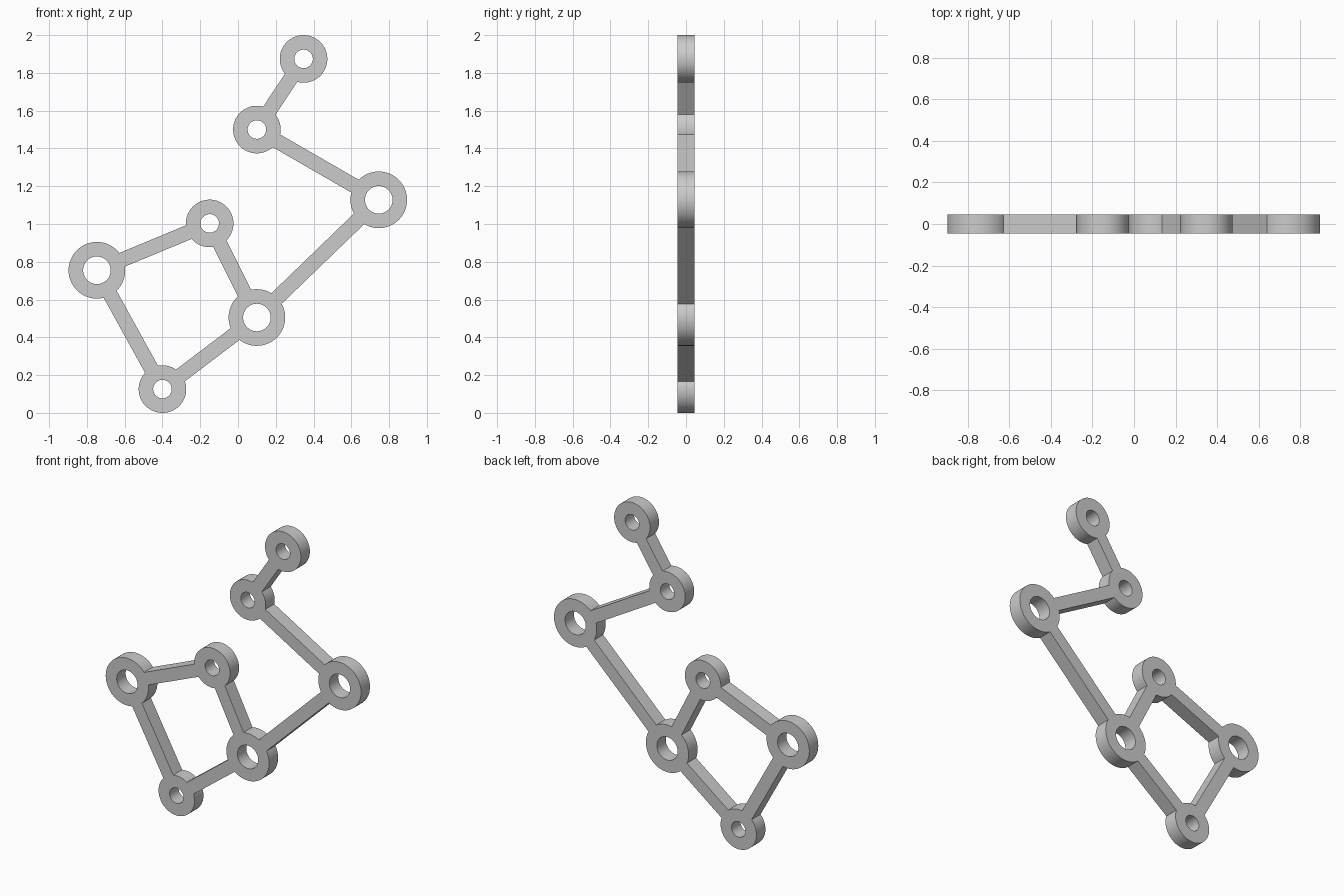
import bpy, bmesh, math
from mathutils import Vector

if "Cube" in bpy.data.objects:
    bpy.data.objects.remove(bpy.data.objects["Cube"])

HALF = 0.045      # half thickness
BAR = 0.078       # bar width
BIG, SMALL = (0.15, 0.073), (0.126, 0.049)   # outer and hole radius

# joints: x, z, size
joints = [(-0.40, 0.126, SMALL), (0.10, 0.505, BIG), (-0.747, 0.755, BIG),
          (-0.15, 1.003, SMALL), (0.745, 1.128, BIG), (0.10, 1.50, SMALL),
          (0.347, 1.874, SMALL)]
links = [(0, 1), (0, 2), (2, 3), (3, 1), (1, 4), (4, 5), (5, 6)]


def extrude_mesh(name, loops, quads):
    """Prism object from xz points and the faces that join them."""
    bm = bmesh.new()
    verts = [bm.verts.new((x, -HALF, z)) for x, z in loops]
    faces = [bm.faces.new([verts[i] for i in q]) for q in quads]
    ext = bmesh.ops.extrude_face_region(bm, geom=faces, use_keep_orig=True)
    moved = [g for g in ext["geom"] if isinstance(g, bmesh.types.BMVert)]
    bmesh.ops.translate(bm, verts=moved, vec=(0, 2 * HALF, 0))
    bmesh.ops.recalc_face_normals(bm, faces=bm.faces)
    me = bpy.data.meshes.new(name)
    bm.to_mesh(me)
    bm.free()
    ob = bpy.data.objects.new(name, me)
    bpy.context.collection.objects.link(ob)
    return ob


def ring(name, x, z, size, n=64):
    pts = [(x + r * math.cos(i * math.tau / n), z + r * math.sin(i * math.tau / n))
           for r in size for i in range(n)]
    return extrude_mesh(name, pts, [(i, (i + 1) % n, n + (i + 1) % n, n + i) for i in range(n)])


def bar(name, a, b):
    p, q = Vector(a[:2]), Vector(b[:2])
    d = (q - p).normalized()
    s = Vector((-d.y, d.x)) * BAR / 2
    # ends stop inside the ring walls, clear of the holes
    p += d * (a[2][0] + a[2][1]) / 2
    q -= d * (b[2][0] + b[2][1]) / 2
    return extrude_mesh(name, [p - s, q - s, q + s, p + s], [(0, 1, 2, 3)])


# ring joints and connecting bars
parts = [ring("ring_joint", *j) for j in joints]
bars = [bar("connecting_bar", joints[i], joints[j]) for i, j in links]

# fuse all into one flat linkage
frame = parts[0]
frame.name = "linkage_frame"
group = bpy.data.collections.new("fuse_parts")
for ob in parts[1:] + bars:
    group.objects.link(ob)
mod = frame.modifiers.new("fuse", 'BOOLEAN')
mod.operation = 'UNION'
mod.solver = 'EXACT'
mod.operand_type = 'COLLECTION'
mod.collection = group
mod.use_self = True
bpy.context.view_layer.objects.active = frame
frame.select_set(True)
bpy.ops.object.modifier_apply(modifier="fuse")
for ob in parts[1:] + bars:
    bpy.data.objects.remove(ob)
bpy.data.collections.remove(group)
bpy.ops.object.shade_smooth_by_angle(angle=math.radians(30))
